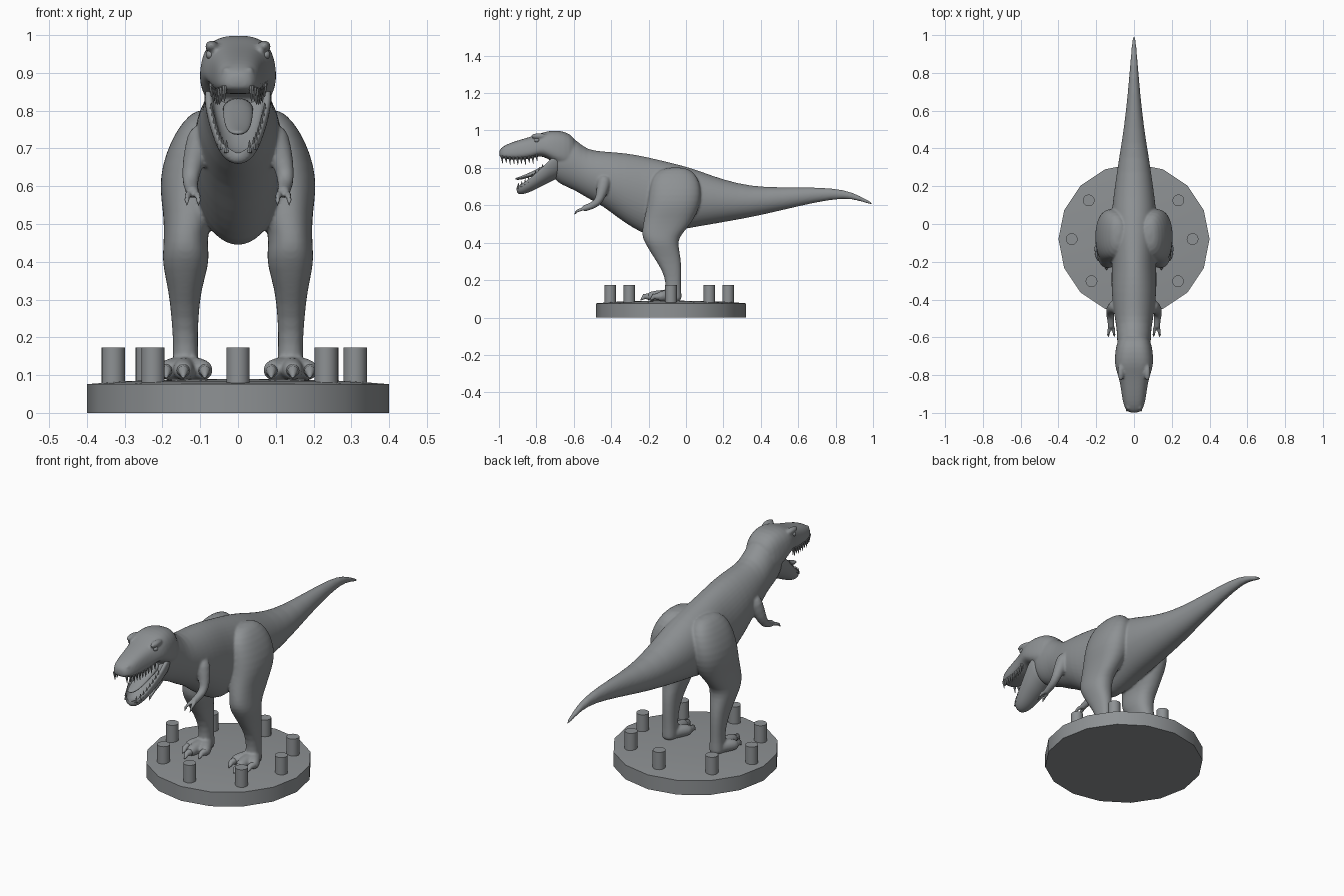
import bpy, bmesh, math
from mathutils import Vector

if "Cube" in bpy.data.objects:
    bpy.data.objects.remove(bpy.data.objects["Cube"])

grey = bpy.data.materials.new("stone grey")
grey.diffuse_color = (0.27, 0.285, 0.295, 1)
grey.use_nodes = True
grey.node_tree.nodes["Principled BSDF"].inputs["Base Color"].default_value = grey.diffuse_color


def sgnpow(v, p):
    return math.copysign(abs(v) ** p, v)


def unit_ring(n=2.0, seg=24):
    """Superellipse outline of unit size."""
    out = []
    for i in range(seg):
        a = 2 * math.pi * i / seg
        out.append((sgnpow(math.sin(a), 2 / n), sgnpow(math.cos(a), 2 / n)))
    return out


def y_ring(y, top, bot, w, n=2.0, taper=0.0):
    m, h = (top + bot) / 2, (top - bot) / 2
    return [(w * u * (1 - taper * v), y, m + h * v) for u, v in unit_ring(n)]


def z_ring(z, y0, y1, x0, x1, side, n=2.3):
    return [(side * ((x0 + x1) / 2 + (x1 - x0) / 2 * u), (y0 + y1) / 2 + (y1 - y0) / 2 * v, z)
            for u, v in unit_ring(n)]


def loft(bm, rings):
    rows = [[bm.verts.new(p) for p in r] for r in rings]
    k = len(rows[0])
    for a, b in zip(rows, rows[1:]):
        for i in range(k):
            bm.faces.new((a[i], a[(i + 1) % k], b[(i + 1) % k], b[i]))
    bm.faces.new(rows[0])
    bm.faces.new(rows[-1])


def tube(bm, pts, seg=12):
    """Round limb through points (x, y, z, radius)."""
    rings = []
    for i, p in enumerate(pts):
        d = Vector(pts[min(i + 1, len(pts) - 1)][:3]) - Vector(pts[max(i - 1, 0)][:3])
        a = d.cross(Vector((1, 0, 0))).normalized()
        b = a.cross(d).normalized()
        rings.append([Vector(p[:3]) + p[3] * (a * u + b * v) for u, v in unit_ring(2, seg)])
    loft(bm, rings)


def ball(bm, centre, size):
    r = bmesh.ops.create_icosphere(bm, subdivisions=3, radius=1)
    for v in r["verts"]:
        v.co = Vector(centre) + Vector(c * s for c, s in zip(v.co, size))


def finish(name, bm, angle=40, mods=()):
    bmesh.ops.recalc_face_normals(bm, faces=bm.faces[:])
    me = bpy.data.meshes.new(name)
    bm.to_mesh(me)
    bm.free()
    me.materials.append(grey)
    ob = bpy.data.objects.new(name, me)
    bpy.context.collection.objects.link(ob)
    for kind, props in mods:
        m = ob.modifiers.new(kind.title(), kind)
        for k, v in props.items():
            setattr(m, k, v)
    bpy.ops.object.select_all(action='DESELECT')
    ob.select_set(True)
    bpy.context.view_layer.objects.active = ob
    if mods:
        for p in me.polygons:
            p.use_smooth = True
    else:
        bpy.ops.object.shade_smooth_by_angle(angle=math.radians(angle))
    return ob


def lookup(table, y, col):
    for a, b in zip(table, table[1:]):
        if b[0] <= y <= a[0]:
            t = (y - a[0]) / (b[0] - a[0])
            return a[col] + t * (b[col] - a[col])


# Body side profile: y, top, bottom, half width (tail tip to throat)
TORSO = [(1.003, .612, .598, .007), (.93, .650, .624, .013), (.85, .686, .640, .020),
         (.7, .697, .618, .032), (.5, .696, .570, .054), (.35, .701, .536, .080),
         (.2, .737, .509, .102), (.08, .782, .488, .118), (0, .809, .474, .122),
         (-.1, .834, .452, .122), (-.2, .858, .432, .118), (-.28, .874, .475, .12),
         (-.36, .884, .528, .12), (-.45, .889, .600, .110), (-.53, .898, .638, .097),
         (-.58, .945, .672, .09), (-.64, .98, .698, .09), (-.69, .98, .722, .085),
         (-.715, .95, .76, .07)]
SKULL = [(-.58, .94, .80, .06), (-.62, .985, .80, .088), (-.68, 1.002, .81, .099),
         (-.74, .998, .85, .101), (-.78, .984, .866, .091), (-.82, .970, .850, .077),
         (-.88, .953, .842, .067), (-.94, .934, .844, .059), (-.98, .915, .85, .047),
         (-1.0, .895, .858, .028)]
# Leg outline: z, front y, back y, inner x, outer x
LEG = [(.805, -.11, 0, .05, .11), (.77, -.17, .05, .04, .148), (.72, -.19, .075, .04, .178),
       (.655, -.20, .083, .04, .202), (.59, -.21, .073, .04, .208), (.53, -.225, .045, .055, .198),
       (.47, -.235, 0, .083, .196), (.43, -.235, -.035, .077, .199), (.39, -.215, -.043, .077, .2),
       (.325, -.175, -.028, .098, .184), (.25, -.125, -.024, .105, .176),
       (.18, -.106, -.026, .107, .171), (.12, -.112, -.025, .103, .174), (.082, -.115, -.02, .10, .18)]

bm = bmesh.new()
loft(bm, [y_ring(*s) for s in TORSO])
loft(bm, [y_ring(*s, n=2.8, taper=.13) for s in SKULL])
for s in (-1, 1):
    loft(bm, [z_ring(*r, s) for r in LEG])
    # brow ridge and nostril bump
    ball(bm, (s * .070, -.785, .970), (.017, .045, .016))
    ball(bm, (s * .030, -.968, .906), (.012, .016, .010))
    # arm and two fingers
    tube(bm, [(s * .085, -.43, .76, .045), (s * .112, -.445, .69, .034), (s * .127, -.462, .628, .024),
              (s * .125, -.49, .602, .021), (s * .121, -.53, .588, .018), (s * .12, -.555, .580, .019)])
    for dx in (-.014, .014):
        tube(bm, [(s * (.12 + dx * .6), -.54, .582, .011), (s * (.12 + dx), -.572, .576, .010),
                  (s * (.12 + dx * 1.1), -.59, .562, .008)])
    # three toes
    for x, y in ((.088, -.165), (.145, -.205), (.19, -.155)):
        tube(bm, [(s * .14, -.06, .115, .036), (s * (.14 + x) / 2, (y - .06) / 2, .116, .034),
                  (s * x, y + .02, .114, .028), (s * x, y, .108, .022)])
finish("dinosaur_body", bm, mods=[("SUBSURF", {"levels": 1, "render_levels": 1}),
                                  ("REMESH", {"mode": 'VOXEL', "voxel_size": .006, "use_smooth_shade": True}),
                                  ("SMOOTH", {"factor": .5, "iterations": 5})])

# Lower jaw: open trough, y, top, bottom, half width, hollow depth
JAW = [(-.66, .86, .75, .08, .1), (-.71, .866, .733, .093, .3), (-.75, .822, .711, .087, .6),
       (-.79, .784, .692, .077, .65), (-.84, .740, .667, .063, .65), (-.88, .713, .656, .049, .5),
       (-.907, .70, .662, .03, .2)]
bm = bmesh.new()
rings = []
for y, top, bot, w, depth in JAW:
    arc = [math.pi * i / 10 for i in range(11)]
    outer = [(w * math.cos(a), y, top - (top - bot) * math.sin(a) ** .8) for a in arc]
    inner = [(w * .78 * math.cos(a), y, top - (top - bot) * depth * math.sin(a)) for a in reversed(arc)]
    rings.append(outer + inner)
loft(bm, rings)
finish("lower_jaw", bm, mods=[("SUBSURF", {"levels": 2, "render_levels": 2})])

# Tongue
bm = bmesh.new()
loft(bm, [y_ring(*s) for s in ((-.69, .85, .79, .042), (-.76, .812, .775, .040), (-.82, .782, .756, .037),
                               (-.88, .755, .735, .028), (-.915, .746, .736, .012))])
finish("tongue", bm, mods=[("SUBSURF", {"levels": 1, "render_levels": 1})])

# Teeth along both jaws
bm = bmesh.new()
for s in (-1, 1):
    for i in range(10):
        y = -.80 - .0205 * i
        x, z = s * .84 * lookup(SKULL, y, 3), lookup(SKULL, y, 2)
        tube(bm, [(x, y, z + .015, .008), (x, y + .004, z - .022 - .006 * (i % 2), .001)], 8)
    for i in range(8):
        y = -.77 - .0185 * i
        x, z = s * .86 * lookup(JAW, y, 3), lookup(JAW, y, 1)
        tube(bm, [(x, y, z - .015, .007), (x, y + .004, z + .018, .001)], 8)
finish("teeth", bm)

# Eyes
bm = bmesh.new()
for s in (-1, 1):
    ball(bm, (s * .073, -.797, .948), (.012, .014, .012))
finish("eyes", bm)

# Claws on toes and fingers
bm = bmesh.new()
for s in (-1, 1):
    for x, y in ((.088, -.165), (.145, -.205), (.19, -.155)):
        tube(bm, [(s * x, y + .01, .112, .018), (s * x, y - .018, .112, .014), (s * x, y - .038, .092, .002)])
    for dx in (-.0154, .0154):
        tube(bm, [(s * (.12 + dx), -.585, .566, .007), (s * (.12 + dx), -.597, .55, .001)], 8)
finish("claws", bm, 60)

# Sixteen-sided display base with slightly domed top
bm = bmesh.new()
loft(bm, [[(r * u, -.08 + r * v, z) for u, v in unit_ring(2, 16)]
          for z, r in ((0, .4), (.076, .4), (.084, .3), (.089, .15), (.09, .03))])
finish("base", bm, 30)

# Pegs around the base
for i, (x, y) in enumerate([(0, -.405), (0, .225), (-.24, .125), (.235, .125),
                            (-.33, -.08), (.31, -.08), (-.225, -.303), (.233, -.303)]):
    bm = bmesh.new()
    loft(bm, [[(x + .031 * u, y + .031 * v, z) for u, v in unit_ring(2, 20)] for z in (.07, .173)])
    finish(f"peg_{i + 1}", bm, 30)
